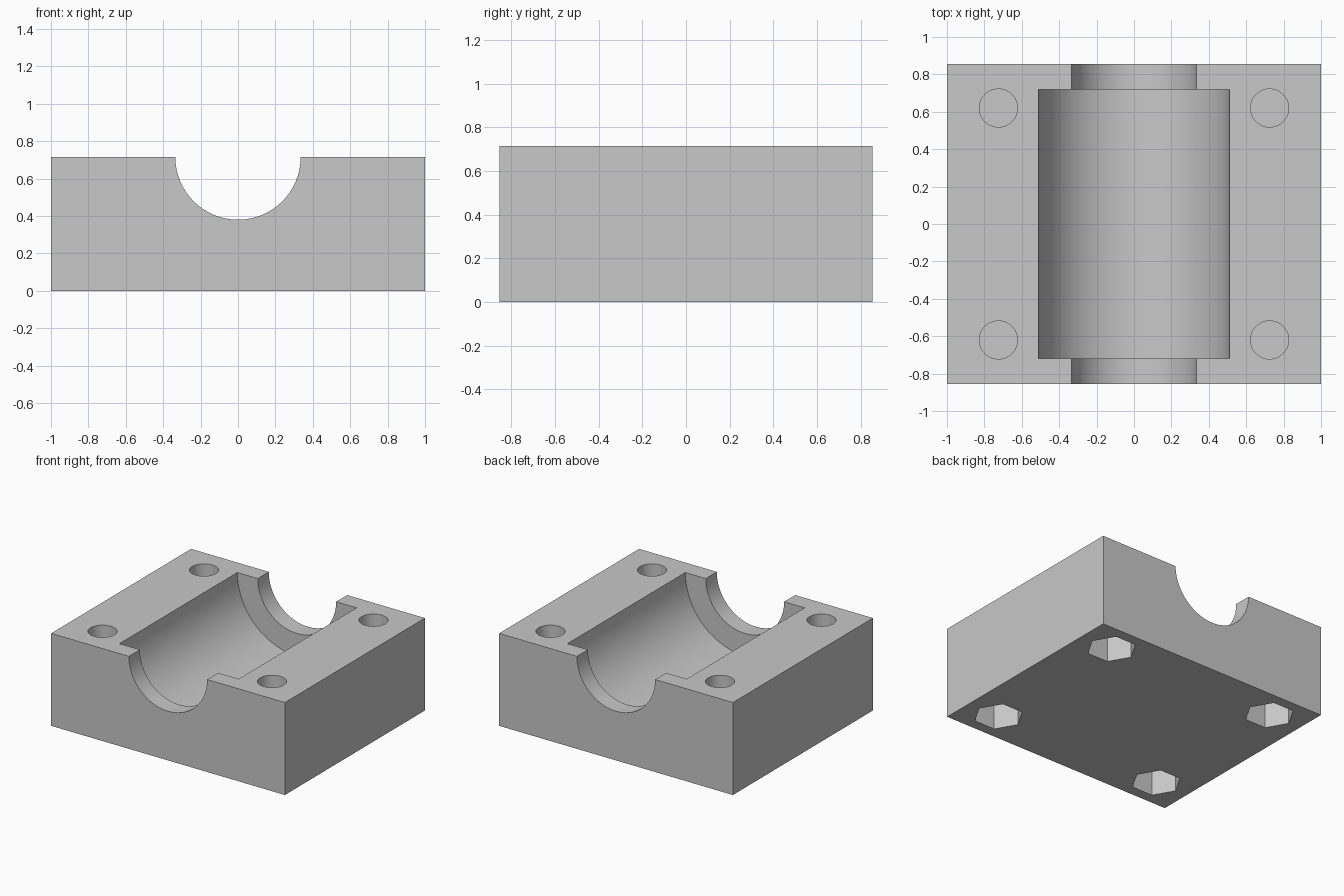
import bpy
from math import radians

WIDTH, DEPTH, HEIGHT = 2.0, 1.71, 0.715
BOLT_X, BOLT_Y = 0.725, 0.62

cube = bpy.data.objects.get("Cube")
if cube:
    bpy.data.objects.remove(cube, do_unlink=True)

grey = bpy.data.materials.new("plain grey")
grey.use_nodes = True
colour = (0.58, 0.58, 0.58, 1)
grey.diffuse_color = colour
grey.node_tree.nodes["Principled BSDF"].inputs["Base Color"].default_value = colour

# Solid block, standing on the ground
bpy.ops.mesh.primitive_cube_add(size=1, location=(0, 0, HEIGHT / 2))
block = bpy.context.object
block.name = "clamp_block"
block.scale = (WIDTH, DEPTH, HEIGHT)
bpy.ops.object.transform_apply(location=True, rotation=False, scale=True)
block.data.materials.append(grey)


def cut(name, sides, radius, length, location, rotation=(0, 0, 0)):
    """Subtract a prism or cylinder from the block."""
    bpy.ops.mesh.primitive_cylinder_add(
        vertices=sides, radius=radius, depth=length, location=location, rotation=rotation)
    cutter = bpy.context.object
    cutter.name = name
    cutter.hide_render = True
    cutter.data.materials.append(grey)
    mod = block.modifiers.new(name, 'BOOLEAN')
    mod.operation = 'DIFFERENCE'
    mod.solver = 'EXACT'
    mod.object = cutter
    bpy.context.view_layer.objects.active = block
    bpy.ops.object.modifier_apply(modifier=name)
    bpy.data.objects.remove(cutter, do_unlink=True)


# Half-round channel: wide chamber with a narrower opening at each end
along_y = (radians(90), 0, 0)
cut("end_bore", 96, 0.335, DEPTH + 0.2, (0, 0, HEIGHT), along_y)
cut("chamber_bore", 96, 0.51, 1.44, (0, 0, HEIGHT), along_y)

# Bolt holes above, nut pockets below, with a thin web between them
NUT_TOP, BOLT_BOTTOM = 0.3, 0.33
for x in (-BOLT_X, BOLT_X):
    for y in (-BOLT_Y, BOLT_Y):
        top = HEIGHT + 0.1
        cut("bolt_hole", 48, 0.102, top - BOLT_BOTTOM, (x, y, (top + BOLT_BOTTOM) / 2))
        # The primitive starts with a corner on y, so turn it to point along x
        cut("nut_pocket", 6, 0.177, NUT_TOP + 0.1, (x, y, (NUT_TOP - 0.1) / 2),
            (0, 0, radians(30)))

# Smooth bores with crisp edges
bpy.ops.object.select_all(action='DESELECT')
block.select_set(True)
bpy.context.view_layer.objects.active = block
bpy.ops.object.shade_smooth_by_angle(angle=radians(30))
